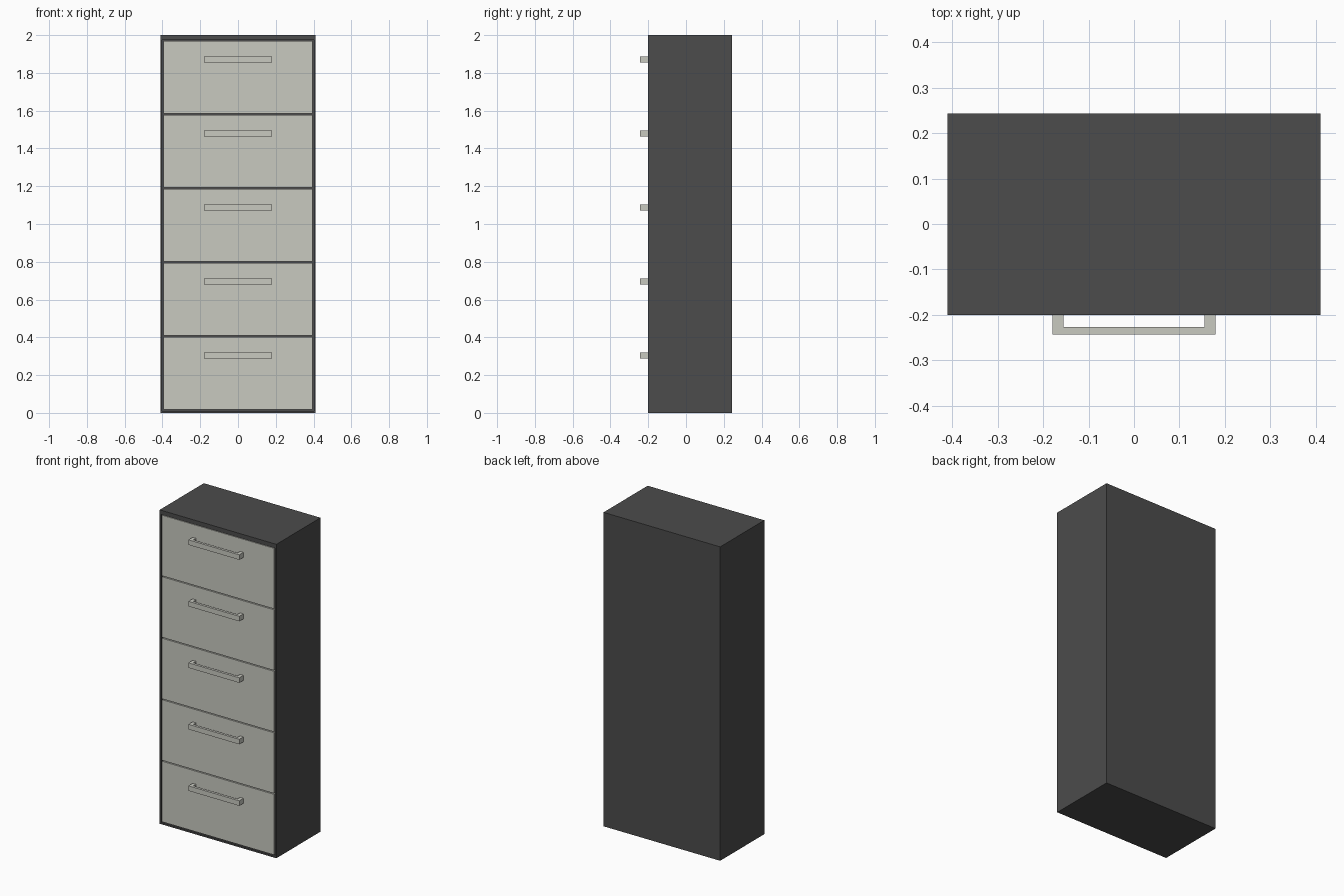
import bpy
import bmesh

default_cube = bpy.data.objects.get("Cube")
if default_cube:
    bpy.data.objects.remove(default_cube, do_unlink=True)

# Overall sizes
HALF_W, HEIGHT = 0.411, 2.0
FRONT, BACK = -0.201, 0.243
WALL, TOP_WALL = 0.014, 0.027
DRAWERS, GAP = 5, 0.006
HANDLE_HALF, HANDLE_FRONT, HANDLE_H = 0.179, -0.243, 0.032


def make_material(name, rgb):
    mat = bpy.data.materials.new(name)
    mat.use_nodes = True
    colour = (*rgb, 1.0)
    mat.diffuse_color = colour
    mat.node_tree.nodes["Principled BSDF"].inputs["Base Color"].default_value = colour
    return mat


def add_object(name, bm, mat):
    bmesh.ops.recalc_face_normals(bm, faces=bm.faces)
    mesh = bpy.data.meshes.new(name)
    bm.to_mesh(mesh)
    bm.free()
    mesh.materials.append(mat)
    obj = bpy.data.objects.new(name, mesh)
    bpy.context.collection.objects.link(obj)
    return obj


def box(name, low, high, mat):
    bm = bmesh.new()
    bmesh.ops.create_cube(bm, size=1)
    for v in bm.verts:
        v.co = [low[i] if v.co[i] < 0 else high[i] for i in range(3)]
    return add_object(name, bm, mat)


def extruded_plan(name, outline, z_low, z_high, mat):
    bm = bmesh.new()
    face = bm.faces.new([bm.verts.new((x, y, z_low)) for x, y in outline])
    result = bmesh.ops.extrude_face_region(bm, geom=[face])
    for item in result["geom"]:
        if isinstance(item, bmesh.types.BMVert):
            item.co.z = z_high
    return add_object(name, bm, mat)


charcoal = make_material("charcoal", (0.072, 0.072, 0.072))
pale_grey = make_material("pale warm grey", (0.58, 0.585, 0.53))

# Cabinet: one box whose front is inset and pushed back to make a hollow
cabinet = box("cabinet", (-HALF_W, FRONT, 0), (HALF_W, BACK, HEIGHT), charcoal)
bm = bmesh.new()
bm.from_mesh(cabinet.data)
front = min(bm.faces, key=lambda f: f.calc_center_median().y)
bmesh.ops.inset_region(bm, faces=[front], thickness=WALL)
for v in front.verts:
    if v.co.z > HEIGHT / 2:
        v.co.z = HEIGHT - TOP_WALL
hollow = bmesh.ops.extrude_discrete_faces(bm, faces=[front])["faces"][0]
for v in hollow.verts:
    v.co.y = BACK - WALL
bm.to_mesh(cabinet.data)
bm.free()

# Drawers with their bracket handles
inner_w = HALF_W - WALL - GAP / 2
bottom, top = WALL + GAP / 2, HEIGHT - TOP_WALL - GAP / 2
pitch = (top - bottom + GAP) / DRAWERS
POST, BAR = 0.024, 0.016
handle_plan = [
    (-HANDLE_HALF, FRONT), (-HANDLE_HALF, HANDLE_FRONT),
    (HANDLE_HALF, HANDLE_FRONT), (HANDLE_HALF, FRONT),
    (HANDLE_HALF - POST, FRONT), (HANDLE_HALF - POST, HANDLE_FRONT + BAR),
    (-HANDLE_HALF + POST, HANDLE_FRONT + BAR), (-HANDLE_HALF + POST, FRONT),
]
for i in range(DRAWERS):
    low = bottom + i * pitch
    high = low + pitch - GAP
    box(f"drawer_front_{i + 1}", (-inner_w, FRONT, low),
        (inner_w, FRONT + 0.02, high), pale_grey)
    mid = (low + high) / 2 + 0.094
    extruded_plan(f"drawer_handle_{i + 1}", handle_plan,
                  mid - HANDLE_H / 2, mid + HANDLE_H / 2, pale_grey)
